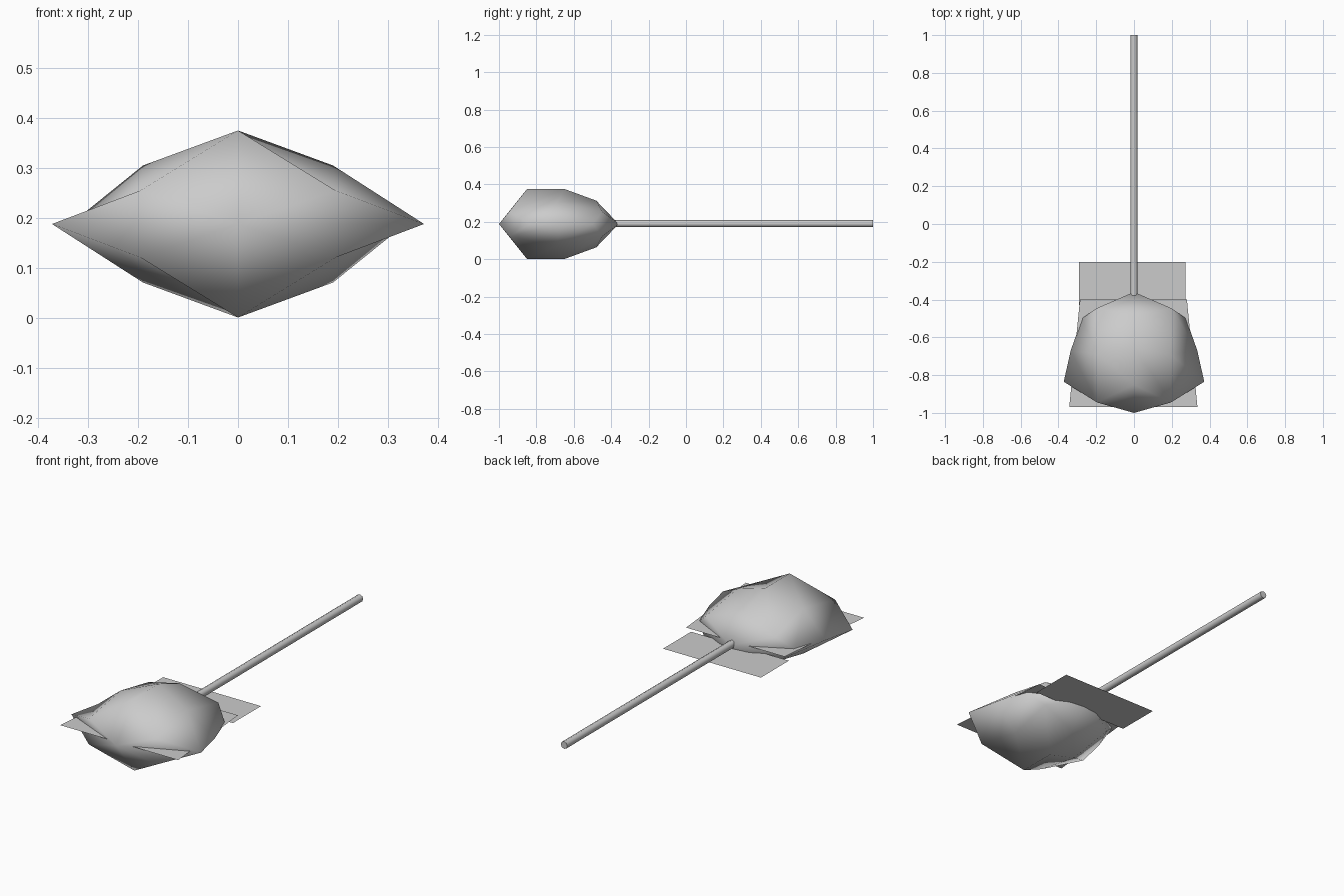
import bpy, bmesh, math

if "Cube" in bpy.data.objects:
    bpy.data.objects.remove(bpy.data.objects["Cube"], do_unlink=True)

# One plain grey for everything
grey = bpy.data.materials.new("plain_grey")
grey.use_nodes = True
GREY = (0.6, 0.6, 0.6, 1)
grey.diffuse_color = GREY
grey.node_tree.nodes["Principled BSDF"].inputs["Base Color"].default_value = GREY

MID_Z = 0.188


def finish(name, bm):
    mesh = bpy.data.meshes.new(name)
    bm.to_mesh(mesh)
    bm.free()
    mesh.materials.append(grey)
    obj = bpy.data.objects.new(name, mesh)
    bpy.context.collection.objects.link(obj)
    return obj


def sign(v):
    return 0 if abs(v) < 1e-6 else math.copysign(1, v)


# Faceted head: three eight-point diamond rings closed by a point at each end.
# Each ring: side corner (x, y), top corner (y, height), between (x, y, height)
RINGS = [
    ((0.372, -0.835), (-0.85, 0.187), (0.195, -0.945, 0.067)),
    ((0.335, -0.67), (-0.65, 0.187), (0.19, -0.69, 0.117)),
    ((0.275, -0.50), (-0.48, 0.125), (0.20, -0.447, 0.065)),
]
bm = bmesh.new()
rings = []
for side, top, between in RINGS:
    ring = []
    for i in range(8):
        sx = sign(math.cos(i * math.pi / 4))
        sz = sign(math.sin(i * math.pi / 4))
        if sx and sz:
            x, y, h = between
        elif sx:
            (x, y), h = side, 0
        else:
            x, (y, h) = 0, top
        ring.append(bm.verts.new((sx * x, y, MID_Z + sz * h)))
    rings.append(ring)
for a, b in zip(rings, rings[1:]):
    for i in range(8):
        j = (i + 1) % 8
        bm.faces.new((a[i], a[j], b[j], b[i]))
for ring, y in ((rings[0], -1.0), (rings[-1], -0.36)):
    tip = bm.verts.new((0, y, MID_Z))
    for i in range(0, 8, 2):
        bm.faces.new((tip, ring[i - 1], ring[i], ring[i + 1]))
bmesh.ops.recalc_face_normals(bm, faces=bm.faces)
for f in bm.faces:
    f.smooth = True
finish("head", bm)

# Long thin handle
bpy.ops.mesh.primitive_cylinder_add(
    vertices=8, radius=0.019, depth=1.4, location=(0, 0.3, 0.19),
    rotation=(math.pi / 2, 0, 0))
handle = bpy.context.object
handle.name = "handle"
handle.data.materials.append(grey)
bpy.ops.object.shade_smooth_by_angle(angle=math.radians(50))


# Flat sheets lying through and behind the head
def sheet(name, corners, z):
    b = bmesh.new()
    b.faces.new([b.verts.new((x, y, z)) for x, y in corners])
    finish(name, b)


sheet("front_sheet", [(-0.343, -0.97), (0.336, -0.97),
                      (0.28, -0.40), (-0.286, -0.40)], 0.191)
sheet("rear_sheet", [(-0.29, -0.43), (0.272, -0.43),
                     (0.272, -0.20), (-0.29, -0.20)], 0.16)
